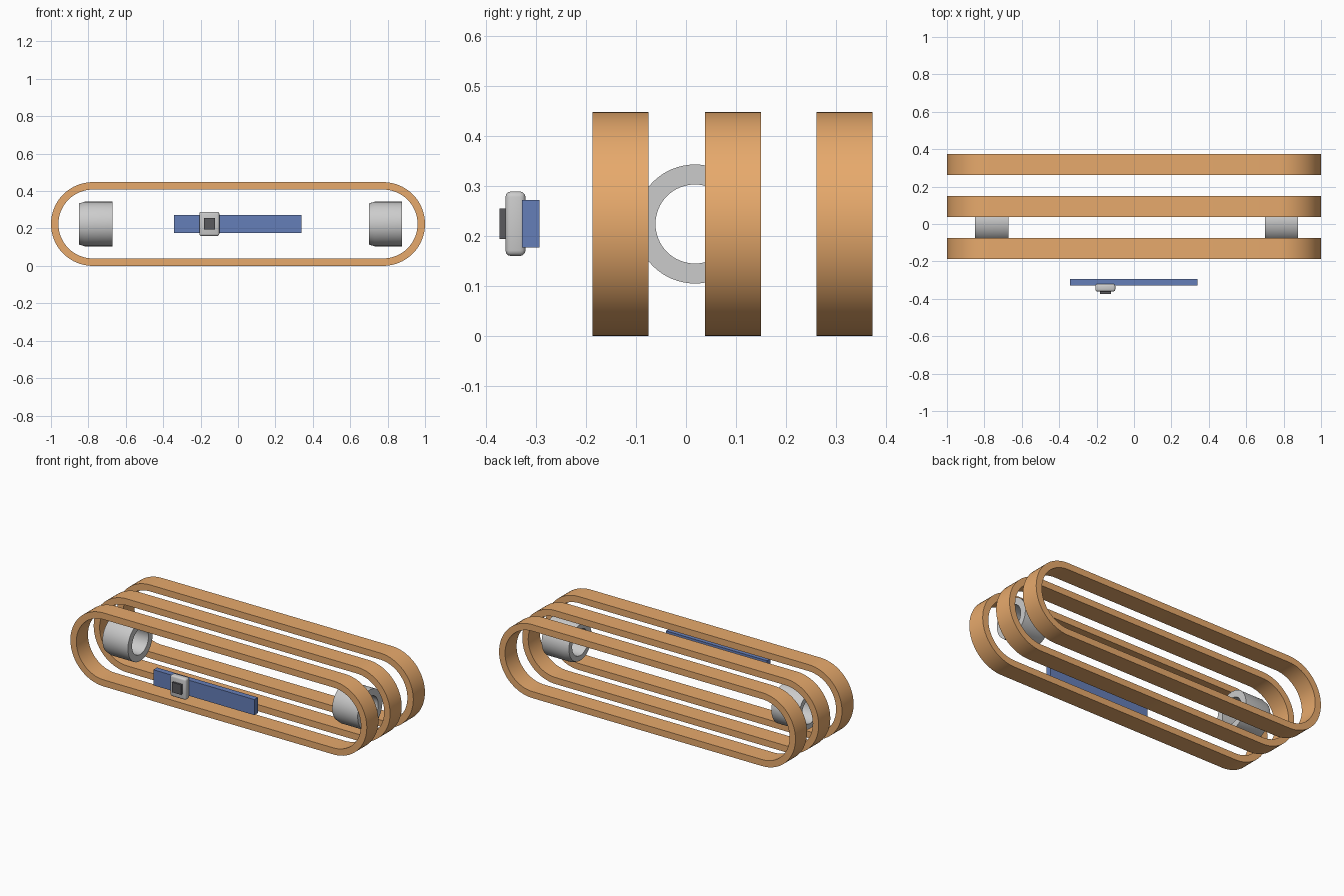
import bpy, bmesh
from math import cos, sin, pi, radians

if "Cube" in bpy.data.objects:
    bpy.data.objects.remove(bpy.data.objects["Cube"])

CZ = 0.224  # shared centre height


def material(name, rgb):
    m = bpy.data.materials.new(name)
    m.diffuse_color = (*rgb, 1)
    m.use_nodes = True
    m.node_tree.nodes["Principled BSDF"].inputs["Base Color"].default_value = m.diffuse_color
    return m


def finish(name, bm, mat=None, smooth=True):
    bmesh.ops.recalc_face_normals(bm, faces=bm.faces)
    me = bpy.data.meshes.new(name)
    bm.to_mesh(me)
    bm.free()
    ob = bpy.data.objects.new(name, me)
    bpy.context.collection.objects.link(ob)
    if mat:
        me.materials.append(mat)
    if smooth:
        bpy.ops.object.select_all(action='DESELECT')
        ob.select_set(True)
        bpy.context.view_layer.objects.active = ob
        bpy.ops.object.shade_smooth_by_angle(angle=radians(30))
    return ob


def skin(bm, loops):
    """Bridge a closed cycle of equal-length closed loops into a tube."""
    rings = [[bm.verts.new(p) for p in loop] for loop in loops]
    n = len(rings[0])
    for a, b in zip(rings, rings[1:] + rings[:1]):
        for i in range(n):
            j = (i + 1) % n
            bm.faces.new((a[i], a[j], b[j], b[i]))


def stadium(r, y, half=0.776, seg=32):
    pts = []
    for side, start in ((1, -pi / 2), (-1, pi / 2)):
        for i in range(seg + 1):
            t = start + pi * i / seg
            pts.append((side * half + r * cos(t), y, CZ + r * sin(t)))
    return pts


def box(name, lo, hi, mat=None, bevel=0, seg=3):
    bm = bmesh.new()
    bmesh.ops.create_cube(bm, size=1)
    for v in bm.verts:
        v.co = [(a + b) / 2 + c * (b - a) for a, b, c in zip(lo, hi, v.co)]
    if bevel:
        bmesh.ops.bevel(bm, geom=bm.edges[:], offset=bevel, segments=seg,
                        profile=0.5, affect='EDGES')
    return finish(name, bm, mat, bool(bevel))


orange = material("orange", (0.80, 0.40, 0.15))
blue = material("blue", (0.13, 0.21, 0.48))
dark = material("dark", (0.10, 0.10, 0.11))

# Three flat stadium-shaped bands
for name, y in (("front_band", -0.187), ("middle_band", 0.0375), ("rear_band", 0.261)):
    bm = bmesh.new()
    w = 0.112
    skin(bm, [stadium(0.224, y), stadium(0.224, y + w),
              stadium(0.184, y + w), stadium(0.184, y)])
    finish(name, bm, orange)

# Two hollow sleeves along x, chamfered at the left end
for name, x in (("left_sleeve", -0.85), ("right_sleeve", 0.70)):
    profile = [(0, 0.079), (0, 0.110), (0.03, 0.119), (0.178, 0.119), (0.178, 0.079)]
    bm = bmesh.new()
    skin(bm, [[(x + dx, 0.018 + r * cos(2 * pi * i / 64), CZ + r * sin(2 * pi * i / 64))
               for i in range(64)] for dx, r in profile])
    finish(name, bm)

# Strap plate with a rounded clip and its dark button
box("strap_plate", (-0.341, -0.328, 0.177), (0.340, -0.293, 0.272), blue)
box("clip", (-0.207, -0.361, 0.160), (-0.100, -0.321, 0.289), bevel=0.011)
box("clip_button", (-0.183, -0.373, 0.194), (-0.123, -0.355, 0.255), dark)
